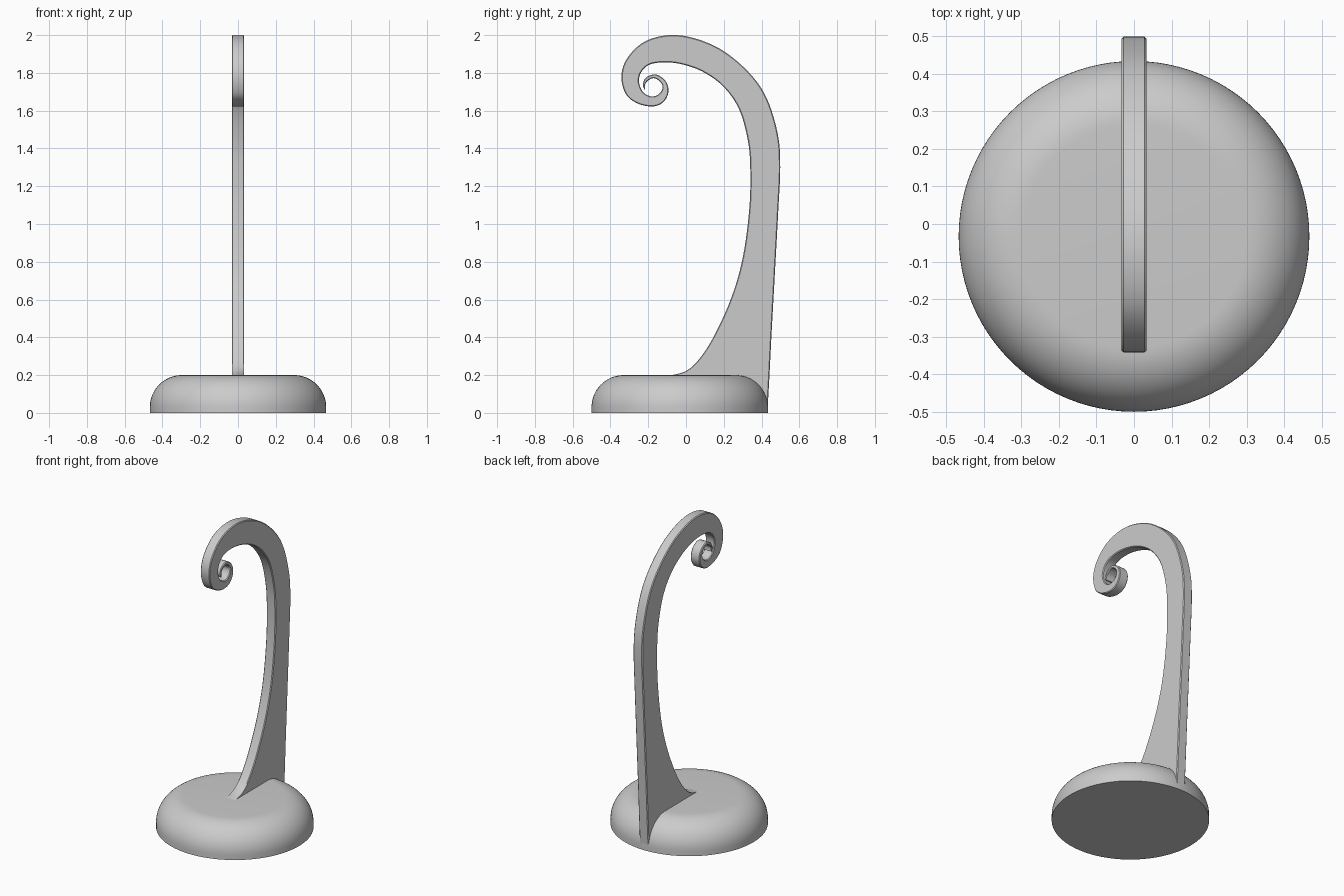
import bpy, bmesh, math
from mathutils import Vector

if "Cube" in bpy.data.objects:
    bpy.data.objects.remove(bpy.data.objects["Cube"])


def make_object(name, bm):
    bmesh.ops.remove_doubles(bm, verts=bm.verts, dist=1e-5)
    bmesh.ops.recalc_face_normals(bm, faces=bm.faces)
    mesh = bpy.data.meshes.new(name)
    bm.to_mesh(mesh)
    bm.free()
    obj = bpy.data.objects.new(name, mesh)
    bpy.context.collection.objects.link(obj)
    bpy.ops.object.select_all(action='DESELECT')
    obj.select_set(True)
    bpy.context.view_layer.objects.active = obj
    bpy.ops.object.shade_smooth_by_angle(angle=math.radians(30))
    return obj


def loft(name, rings):
    """Skin closed rings of equal length and cap both ends."""
    bm = bmesh.new()
    loops = [[bm.verts.new(p) for p in ring] for ring in rings]
    for a, b in zip(loops, loops[1:]):
        n = len(a)
        for i in range(n):
            bm.faces.new((a[i], a[(i + 1) % n], b[(i + 1) % n], b[i]))
    bm.faces.new(loops[0])
    bm.faces.new(loops[-1])
    return make_object(name, bm)


def catmull(pts, steps):
    out = []
    for i in range(len(pts) - 1):
        p0, p1 = pts[max(i - 1, 0)], pts[i]
        p2, p3 = pts[i + 1], pts[min(i + 2, len(pts) - 1)]
        for s in range(steps):
            t = s / steps
            out.append(0.5 * (2 * p1 + (p2 - p0) * t
                              + (2 * p0 - 5 * p1 + 4 * p2 - p3) * t * t
                              + (3 * p1 - p0 - 3 * p2 + p3) * t ** 3))
    return out + [pts[-1]]


# Round base with a large rolled upper edge
R, H, FILLET, CY = 0.467, 0.2, 0.17, -0.033
profile = [(R, 0.0)]
for k in range(17):
    a = math.pi / 2 * k / 16
    profile.append((R - FILLET + FILLET * math.cos(a), H - FILLET + FILLET * math.sin(a)))
SEG = 96
loft("base", [[(r * math.cos(2 * math.pi * i / SEG), CY + r * math.sin(2 * math.pi * i / SEG), z)
               for i in range(SEG)] for r, z in profile])

# Hooked arm: matching points on its outer and inner edges (y, z, y, z)
stations = [
    (0.431, 0.0, -0.08, 0.199), (0.442, 0.2, 0.0, 0.222), (0.447, 0.3, 0.07, 0.285),
    (0.453, 0.42, 0.15, 0.41), (0.464, 0.62, 0.24, 0.61), (0.475, 0.82, 0.30, 0.82),
    (0.489, 1.08, 0.335, 1.08), (0.499, 1.3, 0.34, 1.3), (0.487, 1.47, 0.326, 1.45),
    (0.43, 1.66, 0.28, 1.61), (0.34, 1.795, 0.2, 1.725), (0.2, 1.915, 0.1, 1.80),
    (0.05, 1.982, 0.0, 1.84), (-0.09, 2.0, -0.1, 1.856), (-0.22, 1.965, -0.19, 1.845),
    (-0.31, 1.88, -0.236, 1.805), (-0.342, 1.785, -0.249, 1.755), (-0.32, 1.69, -0.232, 1.705),
    (-0.26, 1.64, -0.2, 1.68), (-0.18, 1.622, -0.165, 1.677), (-0.12, 1.645, -0.135, 1.697),
    (-0.093, 1.70, -0.124, 1.728), (-0.108, 1.757, -0.14, 1.756), (-0.16, 1.792, -0.172, 1.772),
    (-0.212, 1.775, -0.203, 1.757), (-0.228, 1.74, -0.216, 1.738), (-0.221, 1.712, -0.216, 1.714),
]
HALF = 0.033


def section(s):
    # Thin rectangle across the arm with slightly eased corners
    o, n = Vector((0, s[0], s[1])), Vector((0, s[2], s[3]))
    c = min(0.005, 0.25 * (n - o).length)
    d = (n - o).normalized() * c
    x, xi = Vector((HALF, 0, 0)), Vector((HALF - c, 0, 0))
    return [o - xi, o + xi, o + d + x, n - d + x, n + xi, n - xi, n - d - x, o + d - x]


loft("hook_arm", [section(s) for s in catmull([Vector(s) for s in stations], 6)])
